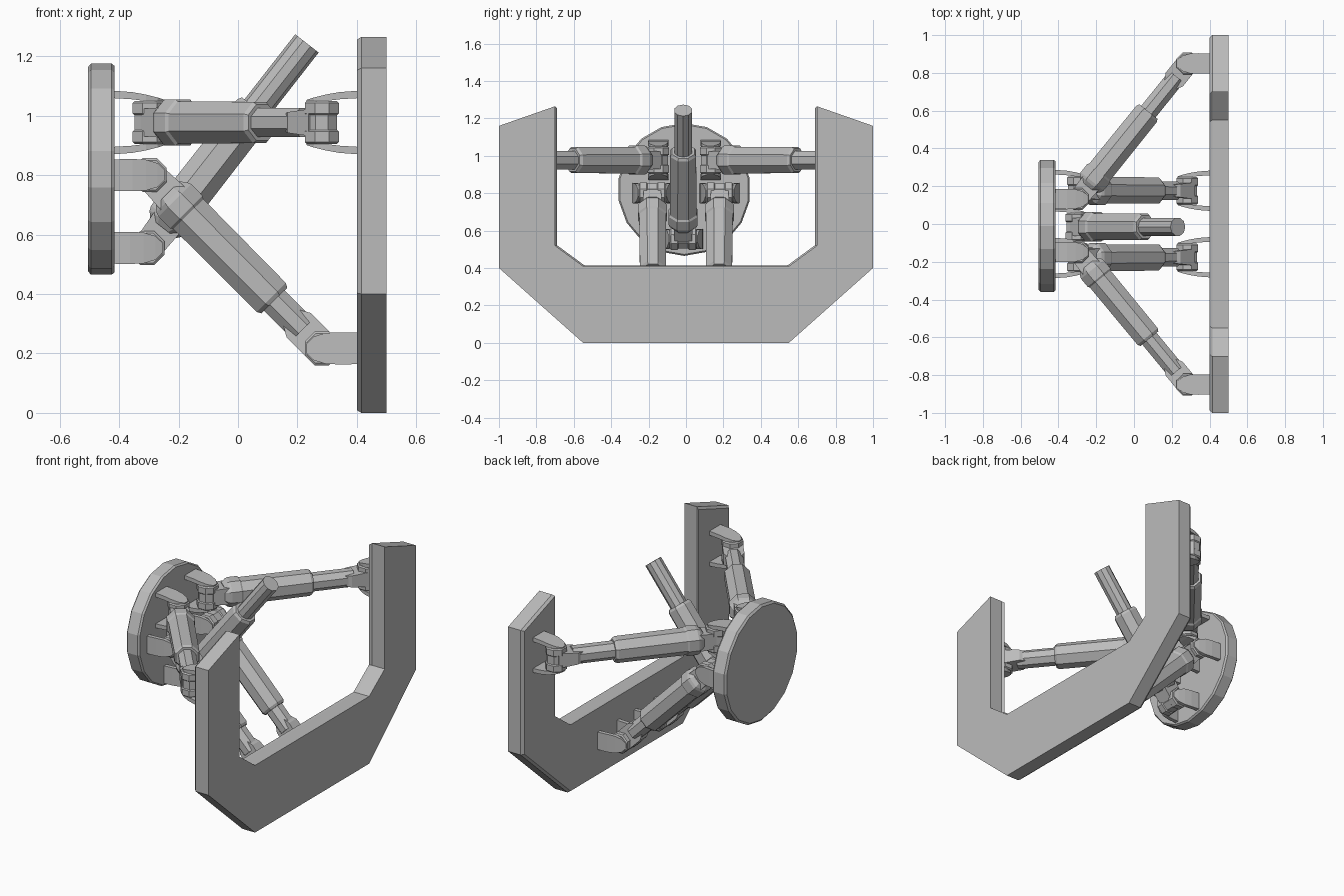
import bpy, bmesh, math
from mathutils import Vector, Matrix

if "Cube" in bpy.data.objects:
    bpy.data.objects.remove(bpy.data.objects["Cube"], do_unlink=True)

GREY = (0.5, 0.5, 0.5, 1)
metal = bpy.data.materials.new("plain_grey_metal")
metal.use_nodes = True
metal.diffuse_color = GREY
metal.node_tree.nodes["Principled BSDF"].inputs["Base Color"].default_value = GREY


def loft(name, rings, matrix=Matrix()):
    """Skin a series of equal point rings and cap both ends."""
    bm = bmesh.new()
    loops = [[bm.verts.new(matrix @ Vector(p)) for p in ring] for ring in rings]
    for a, b in zip(loops, loops[1:]):
        for i in range(len(a)):
            j = (i + 1) % len(a)
            bm.faces.new((a[i], a[j], b[j], b[i]))
    bm.faces.new(loops[0])
    bm.faces.new(loops[-1])
    bmesh.ops.recalc_face_normals(bm, faces=bm.faces)
    mesh = bpy.data.meshes.new(name)
    bm.to_mesh(mesh)
    bm.free()
    mesh.materials.append(metal)
    obj = bpy.data.objects.new(name, mesh)
    bpy.context.collection.objects.link(obj)
    return obj


def lathe(name, profile, matrix, sides=8, phase=0.5):
    """Turn (radius, height) pairs around the local z axis."""
    angles = [math.tau * (i + phase) / sides for i in range(sides)]
    loft(name, [[(r * math.cos(a), r * math.sin(a), h) for a in angles]
                for r, h in profile], matrix)


def basis(origin, x, z):
    """Local frame from an origin, an x direction and a z direction."""
    x, z = Vector(x).normalized(), Vector(z).normalized()
    m = Matrix((x, z.cross(x), z)).transposed().to_4x4()
    m.translation = origin
    return m


# U-shaped frame, its inner face slightly scaled in as a chamfer
half = [(0.55, 0), (1, 0.4), (1, 1.16), (0.7, 1.265), (0.7, 0.52), (0.55, 0.41)]
outline = half + [(-y, z) for y, z in reversed(half)]
loft("u_frame", [[(x, y * s, 0.63 + (z - 0.63) * s) for y, z in outline]
                 for x, s in ((0.5, 1), (0.415, 1), (0.4, 0.985))])

# Round end disc
lathe("end_disc", [(0.343, -0.505), (0.355, -0.495), (0.355, -0.425), (0.347, -0.415)],
      basis((0, -0.01, 0.82), (0, 0, 1), (1, 0, 0)), sides=18, phase=0)

REACH = 0.118


def joint(name, pivot, out, hinge):
    """Two tapered cheeks around a hinge sleeve."""
    root = Vector(pivot) - Vector(out) * REACH
    m = basis(root, out, hinge)
    stations = [(-0.005, 0.053, 0.082, 0.107), (0.06, 0.054, 0.078, 0.102),
                (0.105, 0.052, 0.072, 0.094), (0.145, 0.04, 0.07, 0.084),
                (0.17, 0.016, 0.068, 0.076)]
    for side, label in ((1, "a"), (-1, "b")):
        loft(f"{name}_cheek_{label}",
             [[(u, -v, side * lo), (u, v, side * lo), (u, v, side * hi), (u, -v, side * hi)]
              for u, v, lo, hi in stations], m)
    lathe(f"{name}_sleeve",
          [(0.054, -0.072), (0.062, -0.066), (0.062, -0.03), (0.056, -0.025),
           (0.056, 0.025), (0.062, 0.03), (0.062, 0.066), (0.054, 0.072)],
          basis(pivot, out, hinge))


def neck(name, stations, m):
    """Four-sided block along the leg axis: (distance, half hinge, half side)."""
    loft(name, [[(-h, -v, d), (h, -v, d), (h, v, d), (-h, v, d)] for d, h, v in stations], m)


def leg(name, start, end, hinge, fixed=True):
    """Telescopic leg from a disc joint to a frame joint or a free end."""
    start, end = Vector(start), Vector(end)
    length = (end - start).length
    m = basis(start, hinge, end - start)
    joint(f"{name}_disc_joint", start, (1, 0, 0), hinge)
    neck(f"{name}_lower_neck", [(0, 0.045, 0.05), (0.11, 0.05, 0.056)], m)
    lathe(f"{name}_collar", [(0.06, 0.085), (0.078, 0.105), (0.084, 0.12),
                             (0.084, 0.175), (0.073, 0.19)], m)
    lathe(f"{name}_barrel", [(0.077, 0.17), (0.075, 0.58), (0.066, 0.595)], m)
    if fixed:
        lathe(f"{name}_rod", [(0.053, 0.57), (0.053, length - 0.09)], m)
        neck(f"{name}_upper_neck", [(length - 0.15, 0.03, 0.035), (length - 0.11, 0.035, 0.058),
                                    (length, 0.045, 0.058)], m)
        joint(f"{name}_frame_joint", end, (-1, 0, 0), hinge)
    else:
        lathe(f"{name}_rod", [(0.05, 0.57), (0.05, length)], m, sides=10)


# Mirrored pairs of legs, front and back
for s, label in ((-1, "front"), (1, "back")):
    leg(f"{label}_upper_leg", (-0.297, 0.14 * s - 0.008, 0.977), (0.282, 0.85 * s, 0.977), (0, 0, 1))
    leg(f"{label}_lower_leg", (-0.297, 0.18 * s, 0.80), (0.282, 0.176 * s, 0.217), (0, 1, 0))

# Middle leg with a free end
leg("middle_leg", (-0.305, -0.015, 0.555), (0.232, -0.015, 1.243), (0, 1, 0), fixed=False)
